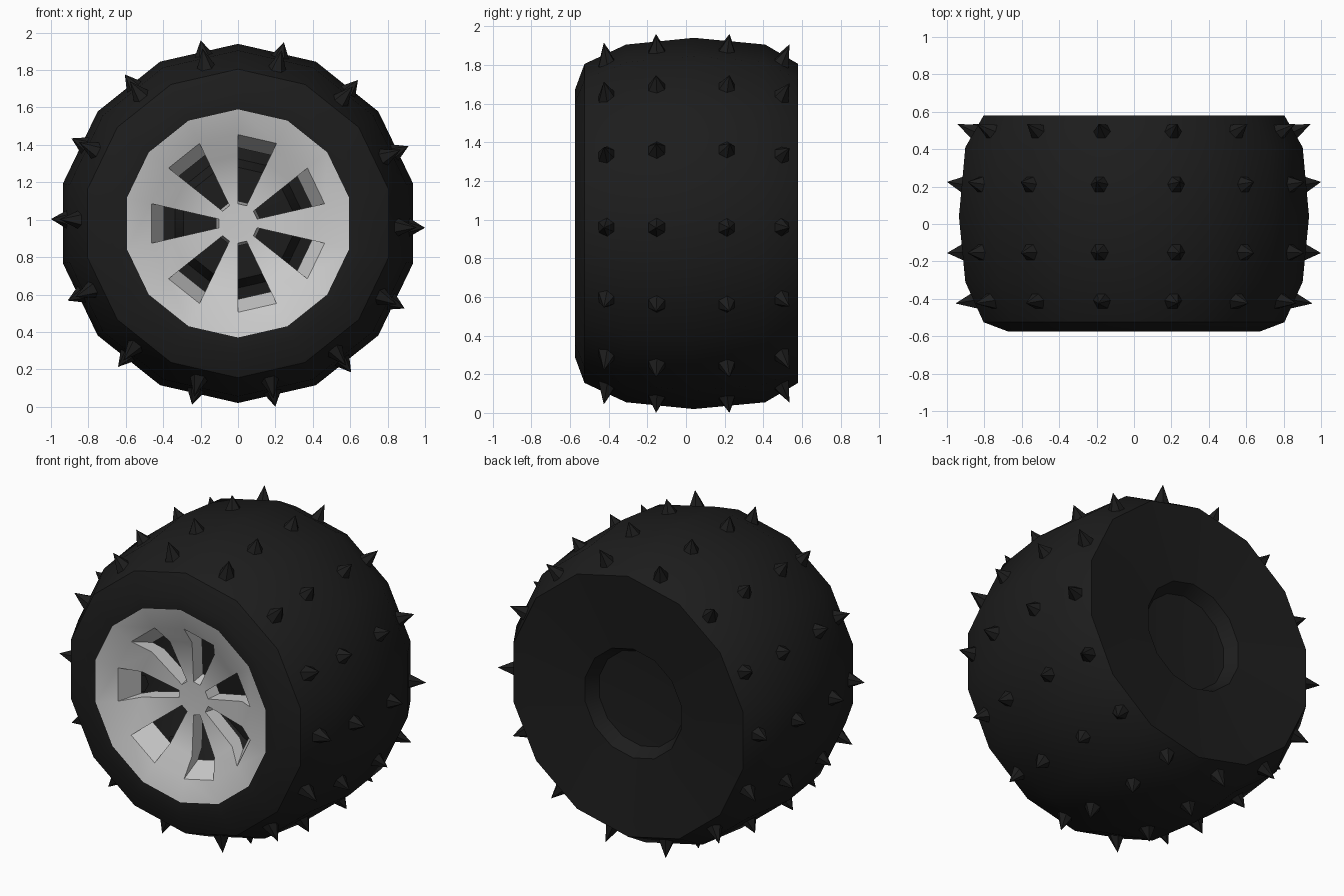
import bpy, bmesh, math
from mathutils import Vector

if "Cube" in bpy.data.objects:
    bpy.data.objects.remove(bpy.data.objects["Cube"])

N = 14            # sides of the wheel
CZ = 0.98         # axle height
STEP = 2 * math.pi / N


def polar(r, y, a):
    """Point at radius r, depth y, angle a measured from the top."""
    return Vector((r * math.sin(a), y, CZ + r * math.cos(a)))


def finish(bm, name, mat=None, angle=None):
    bmesh.ops.remove_doubles(bm, verts=bm.verts, dist=1e-5)
    bmesh.ops.recalc_face_normals(bm, faces=bm.faces)
    mesh = bpy.data.meshes.new(name)
    bm.to_mesh(mesh)
    bm.free()
    obj = bpy.data.objects.new(name, mesh)
    bpy.context.collection.objects.link(obj)
    if mat:
        mesh.materials.append(mat)
    if angle:
        bpy.ops.object.select_all(action='DESELECT')
        obj.select_set(True)
        bpy.context.view_layer.objects.active = obj
        bpy.ops.object.shade_smooth_by_angle(angle=math.radians(angle))
    return obj


def face(bm, pts):
    bm.faces.new([bm.verts.new(p) for p in pts])


def sector(bm, profile, i):
    """One slice of a surface of revolution; radius 0 closes to a point."""
    a, b = i * STEP, (i + 1) * STEP
    for (r0, y0), (r1, y1) in zip(profile, profile[1:]):
        pts = [polar(r0, y0, a), polar(r0, y0, b)]
        pts += [polar(r1, y1, b), polar(r1, y1, a)] if r1 > 0 else [polar(0, y1, 0)]
        face(bm, pts)


rubber = bpy.data.materials.new("rubber")
rubber.diffuse_color = (0.012, 0.012, 0.012, 1)
rubber.use_nodes = True
rubber.node_tree.nodes["Principled BSDF"].inputs["Base Color"].default_value = rubber.diffuse_color

# Tyre: front lip, crowned tread, dished back wall with recessed hub
tyre_profile = [(0.605, -0.572), (0.69, -0.575), (0.825, -0.525), (0.925, -0.31),
                (0.96, 0.04), (0.925, 0.41), (0.825, 0.58), (0.345, 0.53),
                (0.30, 0.45), (0, 0.43)]
bm = bmesh.new()
for i in range(N):
    sector(bm, tyre_profile, i)
finish(bm, "tyre", rubber, 35)

# Rim: outer ring, dished spokes alternating with open windows, hub
ring = [(0.61, -0.575), (0.475, -0.54)]
front = [(0.475, -0.54), (0.36, -0.46), (0.105, -0.445)]
back = [(0.405, -0.40), (0.34, -0.36), (0.12, -0.35)]
bm = bmesh.new()
for i in range(N):
    sector(bm, ring, i)
    sector(bm, [front[-1], (0, -0.445)], i)
    sector(bm, [back[-1], (0, -0.35)], i)
    if i % 2:                                   # spoke
        sector(bm, front, i)
        sector(bm, back, i)
        for a in (i * STEP, (i + 1) * STEP):    # spoke side walls
            for k in range(2):
                face(bm, [polar(*front[k], a), polar(*front[k + 1], a),
                          polar(*back[k + 1], a), polar(*back[k], a)])
    else:                                       # window end walls
        sector(bm, [front[0], back[0]], i)
        sector(bm, [front[-1], back[-1]], i)
finish(bm, "rim", None, 35)

# Studs: four rows of six-sided spikes, given as (base r, base y), (tip r, tip y)
rows = [((0.84, -0.405), (0.955, -0.425)), ((0.905, -0.15), (1.0, -0.155)),
        ((0.905, 0.21), (1.0, 0.225)), ((0.835, 0.485), (0.945, 0.535))]
bm = bmesh.new()
for base, tip in rows:
    for k in range(N):
        a = math.radians(14.2) + k * STEP
        c, t = polar(*base, a), polar(*tip, a)
        axis = (t - c).normalized()
        u = Vector((math.cos(a), 0, -math.sin(a)))
        v = axis.cross(u)
        hexagon = [c + 0.056 * (u * math.cos(j * math.pi / 3) + v * math.sin(j * math.pi / 3))
                   for j in range(6)]
        face(bm, hexagon)
        for j in range(6):
            face(bm, [hexagon[j], hexagon[(j + 1) % 6], t])
finish(bm, "tread_studs", rubber)
